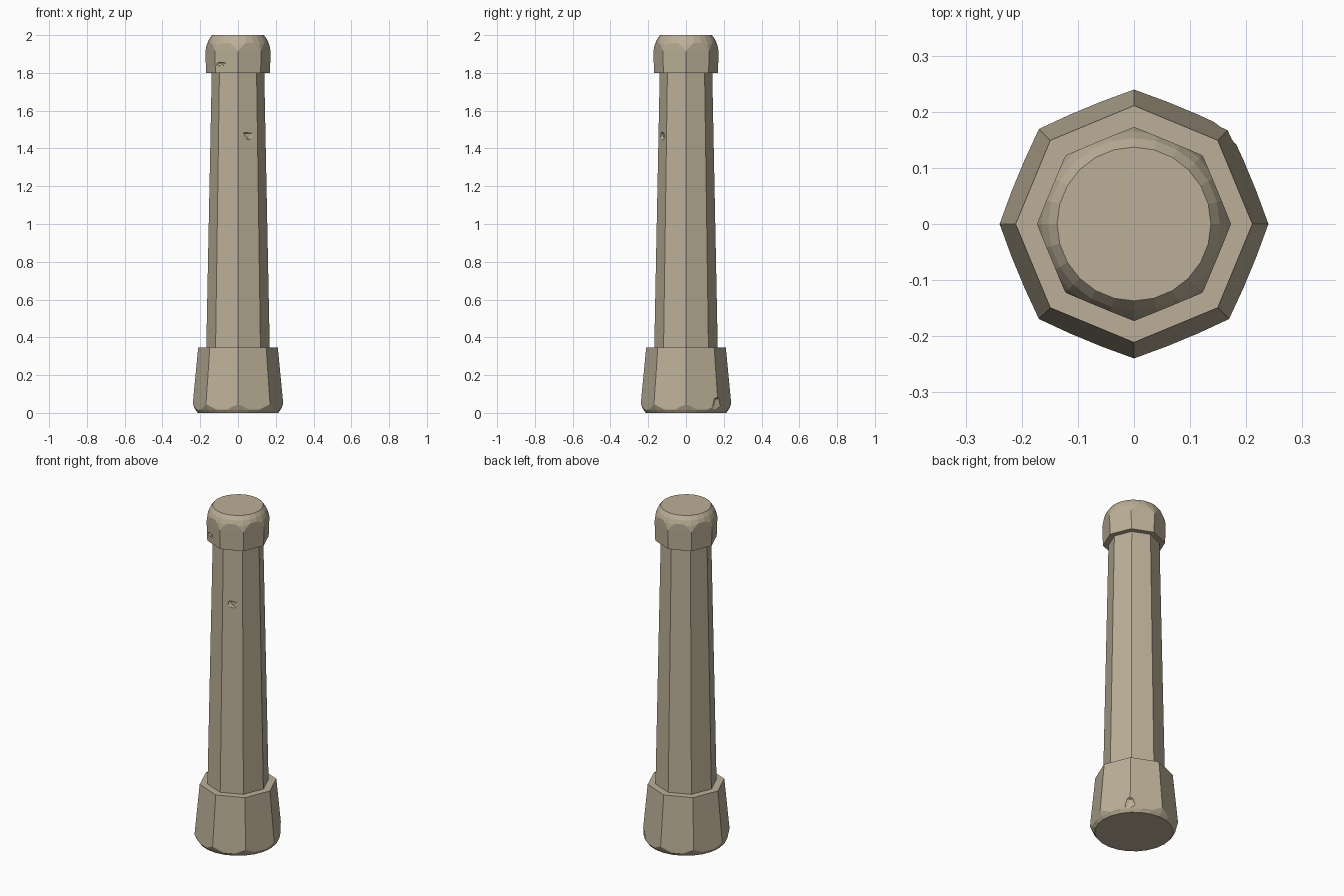
import bpy, math, random
from mathutils import Vector

if "Cube" in bpy.data.objects:
    bpy.data.objects.remove(bpy.data.objects["Cube"])
random.seed(4)

stone = bpy.data.materials.new("weathered_sandstone")
stone.diffuse_color = (0.50, 0.43, 0.31, 1)
stone.use_nodes = True
stone.node_tree.nodes["Principled BSDF"].inputs["Base Color"].default_value = stone.diffuse_color


def lathe(name, profile, sides):
    """Closed faceted solid turned around z from (radius, height) pairs."""
    verts, faces = [], []
    for r, z in profile:
        for i in range(sides):
            a = 2 * math.pi * i / sides
            verts.append((r * math.cos(a), r * math.sin(a), z))
    for k in range(len(profile) - 1):
        for i in range(sides):
            j = (i + 1) % sides
            faces.append((k * sides + i, k * sides + j,
                          (k + 1) * sides + j, (k + 1) * sides + i))
    faces.append(tuple(reversed(range(sides))))
    faces.append(tuple(range((len(profile) - 1) * sides, len(profile) * sides)))
    me = bpy.data.meshes.new(name)
    me.from_pydata(verts, [], faces)
    me.materials.append(stone)
    ob = bpy.data.objects.new(name, me)
    bpy.context.collection.objects.link(ob)
    return ob


def cut(target, tool, operation):
    """Apply a boolean and discard the tool."""
    m = target.modifiers.new("cut", 'BOOLEAN')
    m.operation, m.solver, m.object = operation, 'EXACT', tool
    bpy.context.view_layer.objects.active = target
    bpy.ops.object.modifier_apply(modifier=m.name)
    bpy.data.objects.remove(tool)


# Octagonal pillar: flared base, tapered shaft, cap block
pillar = lathe("stone_pillar", [
    (0.254, -0.1), (0.244, 0.0), (0.211, 0.345), (0.168, 0.345),
    (0.139, 1.8), (0.169, 1.8), (0.173, 1.92), (0.175, 2.1)], 8)

# Round envelope that wears down the bottom and top corners
envelope = lathe("wear_envelope", [
    (0.213, 0.0), (0.225, 0.016), (0.239, 0.045), (0.32, 0.2),
    (0.32, 1.6), (0.173, 1.915), (0.165, 1.95), (0.153, 1.978), (0.137, 2.0)], 24)
cut(pillar, envelope, 'INTERSECT')

# Chips: centre and half sizes
chips = [
    ((0.065, -0.138, 1.465), (0.045, 0.030, 0.034)),   # shaft front
    ((0.150, -0.030, 1.555), (0.016, 0.020, 0.020)),   # shaft right
    ((-0.090, -0.145, 0.680), (0.024, 0.020, 0.026)),  # shaft front left
    ((-0.105, -0.142, 1.845), (0.038, 0.022, 0.016)),  # cap
    ((0.187, 0.187, 0.050), (0.050, 0.050, 0.060)),    # base corner
    ((0.130, 0.202, 0.170), (0.015, 0.014, 0.018)),    # base back
]
for pos, size in chips:
    bpy.ops.mesh.primitive_ico_sphere_add(subdivisions=1, radius=1)
    chip = bpy.context.object
    for v in chip.data.vertices:
        v.co = Vector(pos) + Vector(
            [c * s * random.uniform(0.85, 1.15) for c, s in zip(v.co, size)])
    chip.data.materials.append(stone)
    cut(pillar, chip, 'DIFFERENCE')

for p in pillar.data.polygons:
    p.use_smooth = False
    p.material_index = 0
